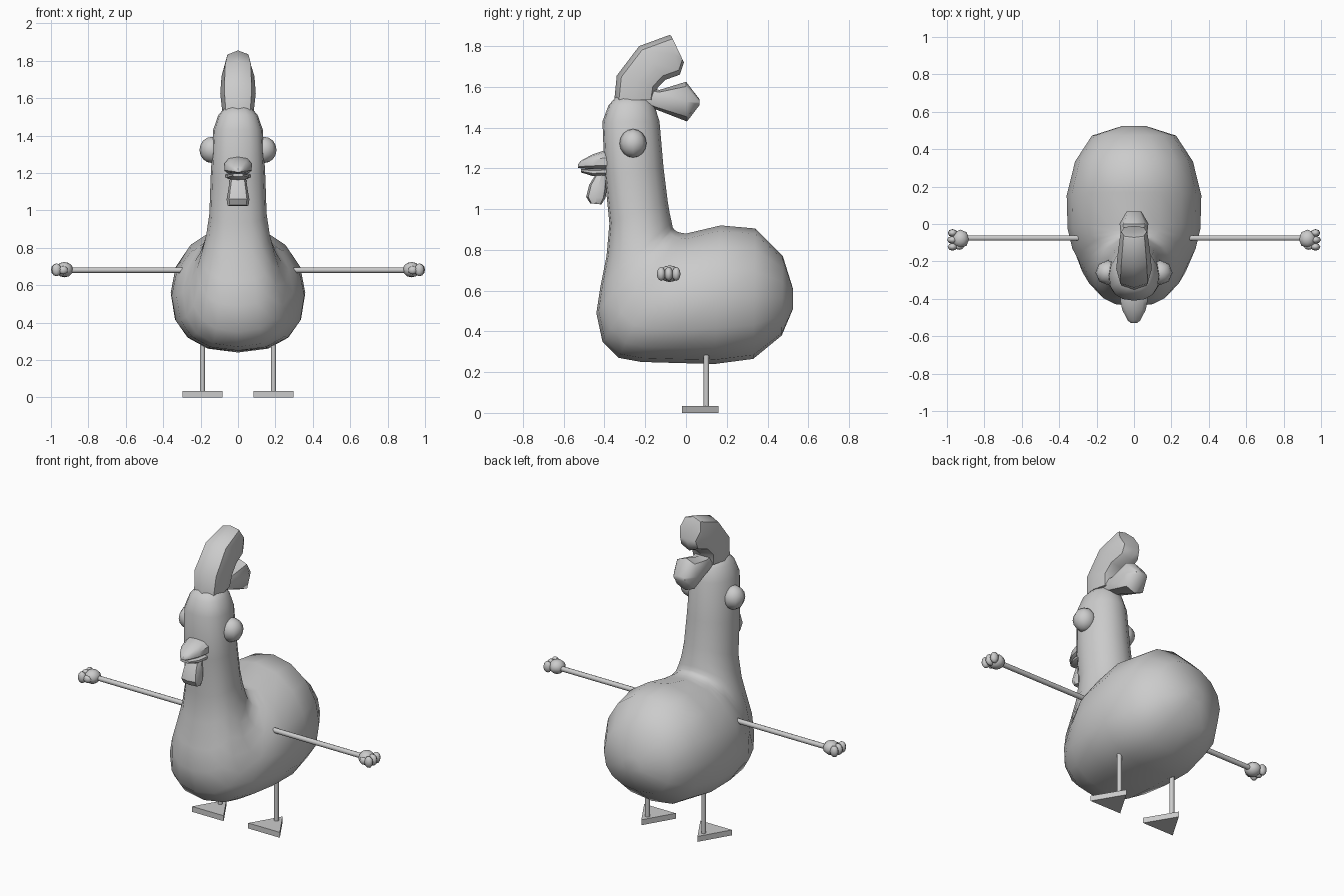
import bpy, bmesh, math
from math import sin, cos, pi
from mathutils import Matrix, Vector


def finish(name, bm, mirror=False, angle=40):
    """Turn a bmesh into a smooth-shaded object, optionally mirrored across x."""
    bmesh.ops.recalc_face_normals(bm, faces=bm.faces)
    me = bpy.data.meshes.new(name)
    bm.to_mesh(me)
    bm.free()
    ob = bpy.data.objects.new(name, me)
    bpy.context.collection.objects.link(ob)
    bpy.ops.object.select_all(action='DESELECT')
    ob.select_set(True)
    bpy.context.view_layer.objects.active = ob
    bpy.ops.object.shade_smooth_by_angle(angle=math.radians(angle))
    if mirror:
        m = ob.modifiers.new("mirror", 'MIRROR')
        m.use_mirror_merge = False
    return ob


def power(v, n):
    return math.copysign(abs(v) ** (2 / n), v) if abs(v) > 1e-6 else 0.0


def loft(name, sections, sides, n=2.0, n_low=None, mid=0.5, angle=40):
    """Skin rounded rings; each is (yA, zA, yB, zB, half width) across the yz plane."""
    bm = bmesh.new()
    rings = []
    for ya, za, yb, zb, w in sections:
        a, b = Vector((0, ya, za)), Vector((0, yb, zb))
        c = b.lerp(a, mid)
        ring = []
        for i in range(sides):
            t = 2 * pi * i / sides
            e = (n_low or n) if cos(t) < 0 else n
            u = power(cos(t), e)
            p = c + ((a - c) * u if u >= 0 else (c - b) * u)
            p.x = w * power(sin(t), e)
            ring.append(bm.verts.new(p))
        rings.append(ring)
    for r, s in zip(rings, rings[1:]):
        for i in range(sides):
            j = (i + 1) % sides
            bm.faces.new((r[i], r[j], s[j], s[i]))
    bm.faces.new(rings[0])
    bm.faces.new(rings[-1])
    return finish(name, bm, angle=angle)


def rod(name, p, q, r, sides=10):
    """Mirrored cylinder from p to q."""
    p, q = Vector(p), Vector(q)
    d = q - p
    bm = bmesh.new()
    mat = Matrix.Translation((p + q) / 2) @ d.to_track_quat('Z', 'Y').to_matrix().to_4x4()
    bmesh.ops.create_cone(bm, cap_ends=True, segments=sides, radius1=r, radius2=r,
                          depth=d.length, matrix=mat)
    return finish(name, bm, True)


def blob(bm, loc, size, u=8, v=6):
    bmesh.ops.create_uvsphere(bm, u_segments=u, v_segments=v, radius=1,
                              matrix=Matrix.Translation(loc) @ Matrix.Diagonal((*size, 1)))


# Body and neck, swept from the tail round to the top of the head
loft("body", [
    (0.525, 0.61, 0.525, 0.51, 0.06),
    (0.475, 0.77, 0.47, 0.38, 0.225),
    (0.34, 0.905, 0.33, 0.265, 0.315),
    (0.17, 0.92, 0.14, 0.24, 0.36),
    (0.0, 0.88, -0.05, 0.245, 0.355),
    (-0.03, 0.885, -0.22, 0.25, 0.33),
    (-0.045, 0.89, -0.33, 0.27, 0.295),
    (-0.058, 0.90, -0.41, 0.35, 0.255),
    (-0.065, 0.91, -0.44, 0.49, 0.22),
    (-0.07, 0.935, -0.42, 0.62, 0.195),
    (-0.08, 0.98, -0.39, 0.77, 0.17),
    (-0.09, 1.04, -0.376, 0.93, 0.153),
    (-0.11, 1.20, -0.40, 1.17, 0.146),
    (-0.13, 1.43, -0.41, 1.43, 0.133),
    (-0.155, 1.51, -0.38, 1.51, 0.105),
    (-0.19, 1.555, -0.34, 1.555, 0.065)], 16, n=2.0, n_low=2.4, mid=0.47, angle=60)

# Comb: large upper lobe and small rear lobe
loft("comb_upper", [
    (-0.352, 1.535, -0.15, 1.535, 0.085),
    (-0.34, 1.655, -0.14, 1.595, 0.095),
    (-0.23, 1.80, -0.10, 1.635, 0.088),
    (-0.08, 1.855, -0.03, 1.66, 0.073),
    (-0.072, 1.85, -0.01, 1.72, 0.068)], 8, n=2.7, angle=50)
loft("comb_rear", [
    (-0.22, 1.60, -0.22, 1.52, 0.06),
    (-0.13, 1.585, -0.15, 1.49, 0.062),
    (0.0, 1.625, 0.005, 1.43, 0.077),
    (0.066, 1.54, 0.066, 1.51, 0.04)], 8, n=2.6, angle=50)

# Beak halves and wattle
loft("beak_upper", [
    (-0.36, 1.29, -0.36, 1.19, 0.075),
    (-0.41, 1.285, -0.41, 1.19, 0.076),
    (-0.46, 1.268, -0.46, 1.195, 0.065),
    (-0.515, 1.238, -0.515, 1.20, 0.035),
    (-0.53, 1.22, -0.53, 1.203, 0.018)], 10, n=2.5, mid=0.4)
loft("beak_lower", [
    (-0.36, 1.20, -0.36, 1.165, 0.07),
    (-0.41, 1.20, -0.41, 1.163, 0.07),
    (-0.46, 1.198, -0.46, 1.163, 0.06),
    (-0.515, 1.197, -0.515, 1.18, 0.03)], 10, n=2.5, mid=0.6)
loft("wattle", [
    (-0.385, 1.175, -0.44, 1.175, 0.042),
    (-0.388, 1.10, -0.475, 1.12, 0.052),
    (-0.395, 1.055, -0.49, 1.06, 0.061),
    (-0.415, 1.023, -0.47, 1.028, 0.056)], 8, n=2.8)

# Eyes
bm = bmesh.new()
blob(bm, (0.14, -0.26, 1.323), (0.066, 0.066, 0.07), 8, 8)
finish("eyes", bm, True, 60)

# Arms and hands
rod("arms", (0.25, -0.075, 0.68), (0.91, -0.075, 0.68), 0.015)
bm = bmesh.new()
blob(bm, (0.928, -0.08, 0.683), (0.047, 0.05, 0.041))
for dy in (-0.037, 0, 0.037):
    blob(bm, (0.97, -0.085 + dy, 0.682), (0.03 if dy == 0 else 0.026, 0.021, 0.034))
blob(bm, (0.935, -0.122, 0.68), (0.026, 0.016, 0.022))
finish("hands", bm, True, 60)

# Legs and triangular webbed feet
rod("legs", (0.19, 0.1, 0.02), (0.19, 0.1, 0.36), 0.014)
bm = bmesh.new()
tri = [bm.verts.new(p) for p in ((0.083, -0.02, 0), (0.297, -0.02, 0), (0.19, 0.16, 0))]
face = bm.faces.new(tri)
ext = bmesh.ops.extrude_face_region(bm, geom=[face])
bmesh.ops.translate(bm, vec=(0, 0, 0.033),
                    verts=[g for g in ext["geom"] if isinstance(g, bmesh.types.BMVert)])
finish("feet", bm, True, 30)
